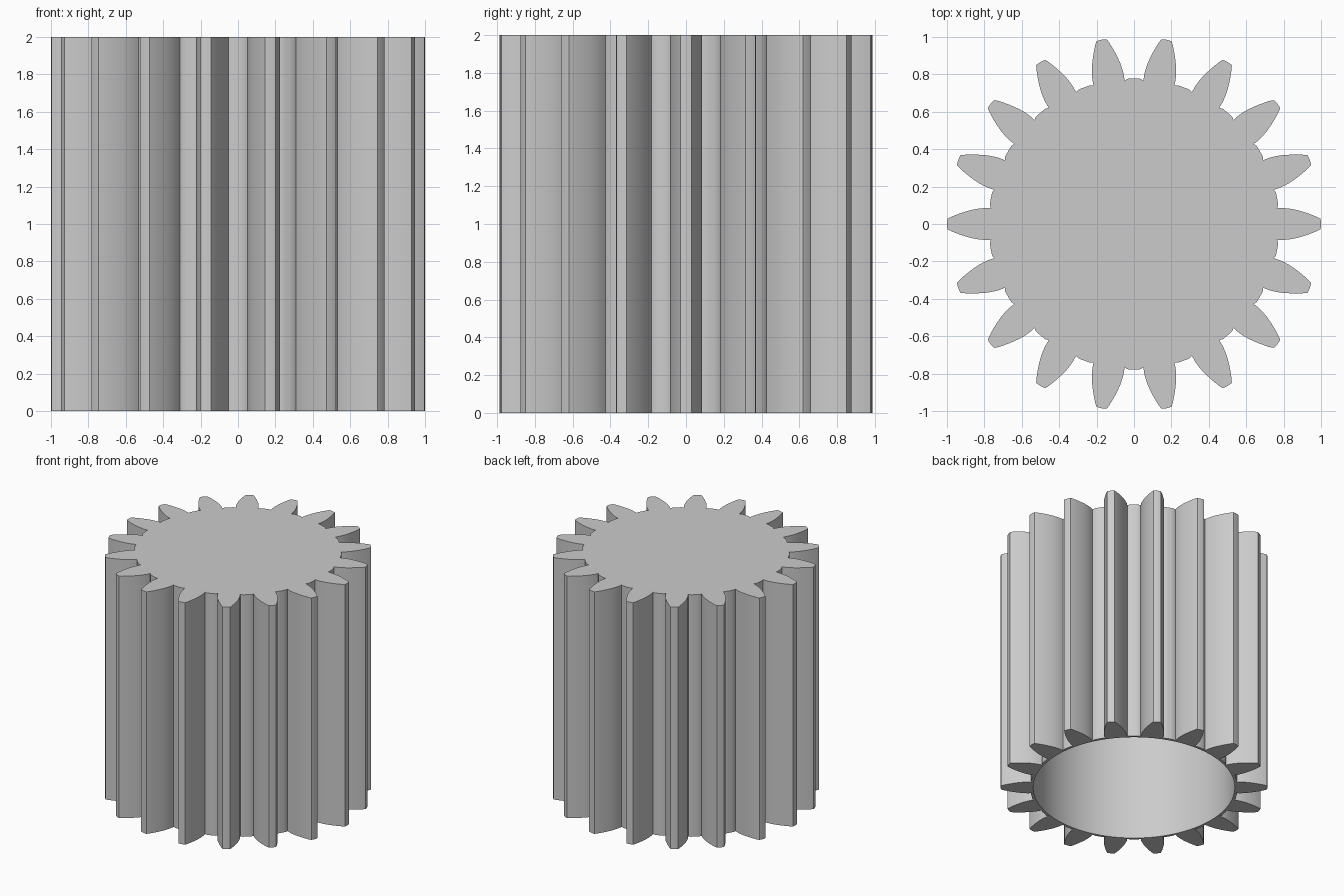
import bpy, bmesh, math

if "Cube" in bpy.data.objects:
    bpy.data.objects.remove(bpy.data.objects["Cube"], do_unlink=True)

TEETH = 18
HEIGHT = 2.0
BORE_RADIUS = 0.755
BORE_DEPTH = 1.9
ROOT_RADIUS = 0.777

# Plain grey material
grey = bpy.data.materials.new("grey metal")
grey.use_nodes = True
colour = (0.6, 0.6, 0.6, 1)
grey.diffuse_color = colour
grey.node_tree.nodes["Principled BSDF"].inputs["Base Color"].default_value = colour

# Half tooth, root to tip: distance along the tooth, half width
flank = [(0.765, 0.084), (0.80, 0.085), (0.83, 0.082), (0.86, 0.077),
         (0.89, 0.069), (0.92, 0.060), (0.95, 0.049), (0.975, 0.039), (0.997, 0.028)]
tooth = [(x, -y) for x, y in flank] + [(1.0, 0.0)] + list(reversed(flank))

# Root arc between one tooth and the next
pitch = math.tau / TEETH
for fraction in (0.38, 0.46, 0.54, 0.62):
    a = pitch * fraction
    tooth.append((ROOT_RADIUS * math.cos(a), ROOT_RADIUS * math.sin(a)))

# Full outline, repeated round the axis
outline = []
for i in range(TEETH):
    c, s = math.cos(i * pitch), math.sin(i * pitch)
    outline += [(x * c - y * s, x * s + y * c) for x, y in tooth]
bore = [(BORE_RADIUS * x / math.hypot(x, y), BORE_RADIUS * y / math.hypot(x, y))
        for x, y in outline]

bm = bmesh.new()


def ring(points, z):
    return [bm.verts.new((x, y, z)) for x, y in points]


def bridge(a, b):
    for i in range(len(a)):
        j = (i + 1) % len(a)
        bm.faces.new((a[i], a[j], b[j], b[i])).smooth = True


# Solid top, toothed sides, flat lower rim, bore and bore ceiling
top = ring(outline, HEIGHT)
bottom = ring(outline, 0)
bore_bottom = ring(bore, 0)
bore_top = ring(bore, BORE_DEPTH)
bridge(bottom, top)
bridge(bore_bottom, bottom)
bridge(bore_top, bore_bottom)
bm.faces.new(top)
bm.faces.new(list(reversed(bore_top)))
bmesh.ops.recalc_face_normals(bm, faces=bm.faces)

mesh = bpy.data.meshes.new("gear_body")
bm.to_mesh(mesh)
bm.free()
mesh.materials.append(grey)
gear = bpy.data.objects.new("gear_body", mesh)
bpy.context.collection.objects.link(gear)

# Smooth flanks and bore, sharp tooth tips and rims
bpy.ops.object.select_all(action='DESELECT')
gear.select_set(True)
bpy.context.view_layer.objects.active = gear
bpy.ops.object.shade_smooth_by_angle(angle=math.radians(28))
